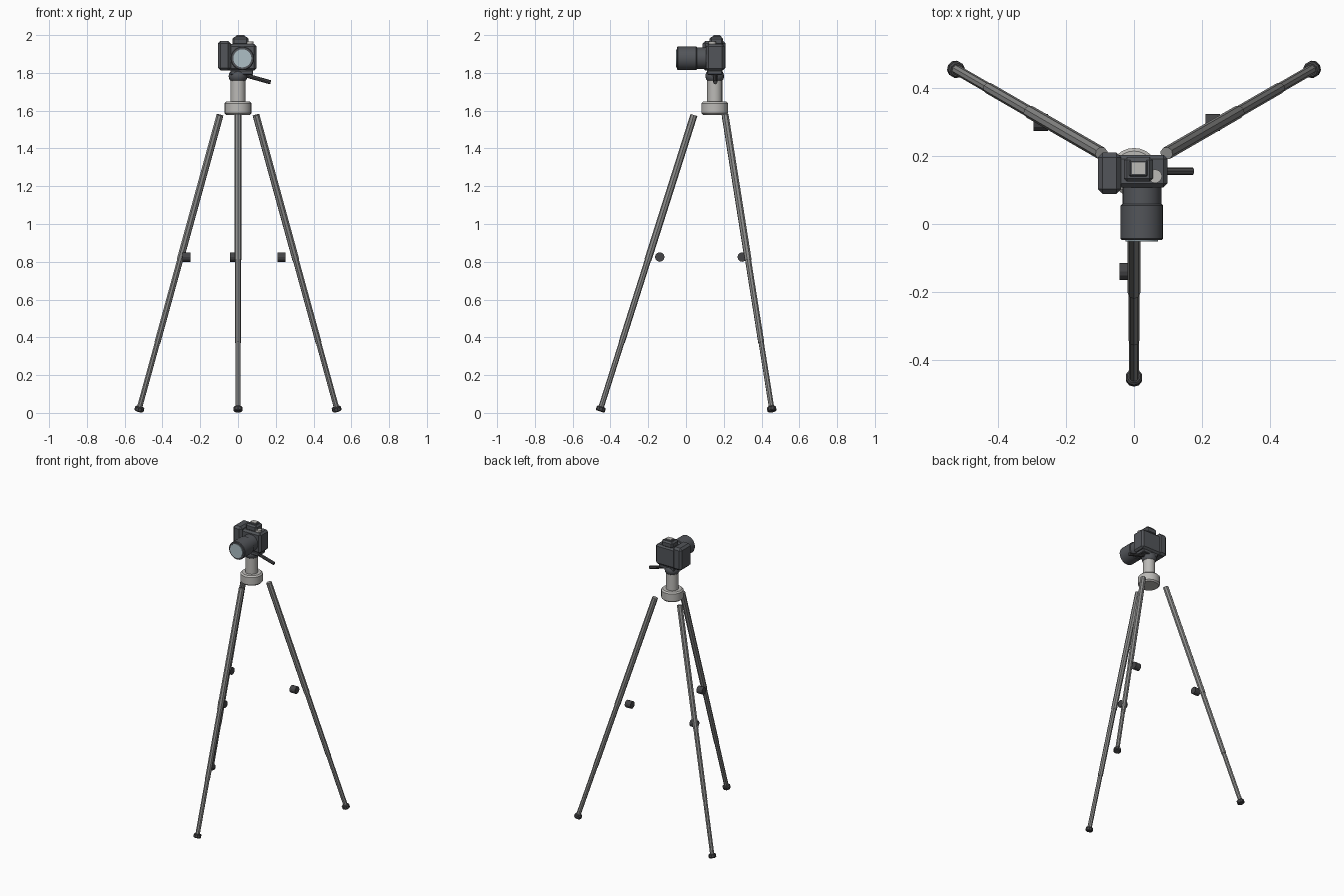
import bpy, math
from mathutils import Vector

if "Cube" in bpy.data.objects:
    bpy.data.objects.remove(bpy.data.objects["Cube"])

CY = 0.152  # y of the tripod axis


def mat(name, r, g, b):
    m = bpy.data.materials.new(name)
    m.diffuse_color = (r, g, b, 1)
    m.use_nodes = True
    m.node_tree.nodes["Principled BSDF"].inputs["Base Color"].default_value = m.diffuse_color
    return m


DARK = mat("dark_plastic", 0.085, 0.09, 0.1)
BLACK = mat("black_rubber", 0.06, 0.06, 0.063)
METAL = mat("leg_metal", 0.27, 0.27, 0.265)
LIGHT = mat("light_metal", 0.5, 0.49, 0.47)
GLASS = mat("lens_glass", 0.42, 0.52, 0.56)


def finish(ob, name, m, bevel=0, smooth=False):
    ob.name = name
    ob.data.materials.append(m)
    if bevel:
        b = ob.modifiers.new("bevel", 'BEVEL')
        b.width, b.segments, b.limit_method = bevel, 1, 'ANGLE'
        b.angle_limit = math.radians(50)
    if smooth:
        bpy.ops.object.shade_smooth_by_angle(angle=math.radians(32))
    return ob


def rod(name, a, b, r, m, sides=8, bevel=0, smooth=False, r2=None):
    a, b = Vector(a), Vector(b)
    d = b - a
    bpy.ops.mesh.primitive_cone_add(vertices=sides, radius1=r, radius2=r if r2 is None else r2,
                                    depth=d.length, location=(a + b) / 2,
                                    rotation=d.to_track_quat('Z', 'Y').to_euler())
    return finish(bpy.context.object, name, m, bevel, smooth)


def box(name, x, y, z, m, bevel=0):
    bpy.ops.mesh.primitive_cube_add(size=1, location=[sum(v) / 2 for v in (x, y, z)])
    ob = bpy.context.object
    ob.scale = [v[1] - v[0] for v in (x, y, z)]
    bpy.ops.object.transform_apply(location=False, rotation=False, scale=True)
    return finish(ob, name, m, bevel)


# Three telescoping legs with feet and clamp knobs
for name, deg in (("front", -90), ("back_right", 30), ("back_left", 150)):
    c, s = math.cos(math.radians(deg)), math.sin(math.radians(deg))

    def ring(r, z):
        return Vector((r * c, CY + r * s, z))
    top, foot = ring(0.11, 1.577), ring(0.607, 0.012)
    rod(name + "_leg_upper", top.lerp(foot, 0.49), top, 0.019, METAL)
    rod(name + "_leg_middle", top.lerp(foot, 0.77), top.lerp(foot, 0.47), 0.0165, METAL)
    rod(name + "_leg_lower", foot, top.lerp(foot, 0.75), 0.0145, METAL)
    axis = (top - foot).normalized()
    base = ring(0.607, 0.0075)
    rod(name + "_foot", base, base + axis * 0.027, 0.025, BLACK, 10, 0.005)
    k = ring(0.291, 0.825)
    rod(name + "_knob", k - Vector((0.043, 0, 0)), k, 0.025, BLACK, 12)

# Collar, column, head and pan handle
rod("collar", (0, CY, 1.578), (0, CY, 1.648), 0.071, LIGHT, 24, 0.009, True)
rod("column", (0, CY, 1.64), (0, CY, 1.76), 0.04, LIGHT, 20, 0, True)
bpy.ops.mesh.primitive_uv_sphere_add(segments=16, ring_count=8, radius=0.05, location=(0, CY, 1.783))
ob = bpy.context.object
ob.scale.z = 0.85
finish(ob, "ball_head", DARK, 0, True)
box("mount_plate", (-0.04, 0.08), (0.112, 0.192), (1.79, 1.815), DARK, 0.004)
rod("pan_handle", (0.03, 0.155, 1.79), (0.173, 0.155, 1.75), 0.011, BLACK, 8)

# Camera body and grip
box("camera_body", (-0.09, 0.098), (0.107, 0.203), (1.812, 1.953), DARK, 0.012)
box("hand_grip", (-0.106, -0.038), (0.088, 0.209), (1.812, 1.97), DARK, 0.014)

# Viewfinder hump, shoe and dial
box("viewfinder_hump", (-0.03, 0.056), (0.124, 0.197), (1.945, 1.99), DARK, 0.01)
box("accessory_shoe", (-0.014, 0.04), (0.139, 0.187), (1.98, 1.997), DARK, 0.004)
box("shoe_plate", (-0.006, 0.032), (0.147, 0.18), (1.99, 2.0), LIGHT)
rod("dial", (0.062, 0.14, 1.945), (0.062, 0.14, 1.966), 0.02, LIGHT, 16, 0, True)

# Lens
LX, LZ = 0.023, 1.877
rod("lens_mount", (LX, 0.12, LZ), (LX, 0.05, LZ), 0.057, DARK, 24, 0, True)
rod("lens_barrel", (LX, 0.058, LZ), (LX, -0.047, LZ), 0.0625, DARK, 24, 0.004, True)
rod("lens_glass", (LX, -0.04, LZ), (LX, -0.052, LZ), 0.048, GLASS, 24, 0, True)
